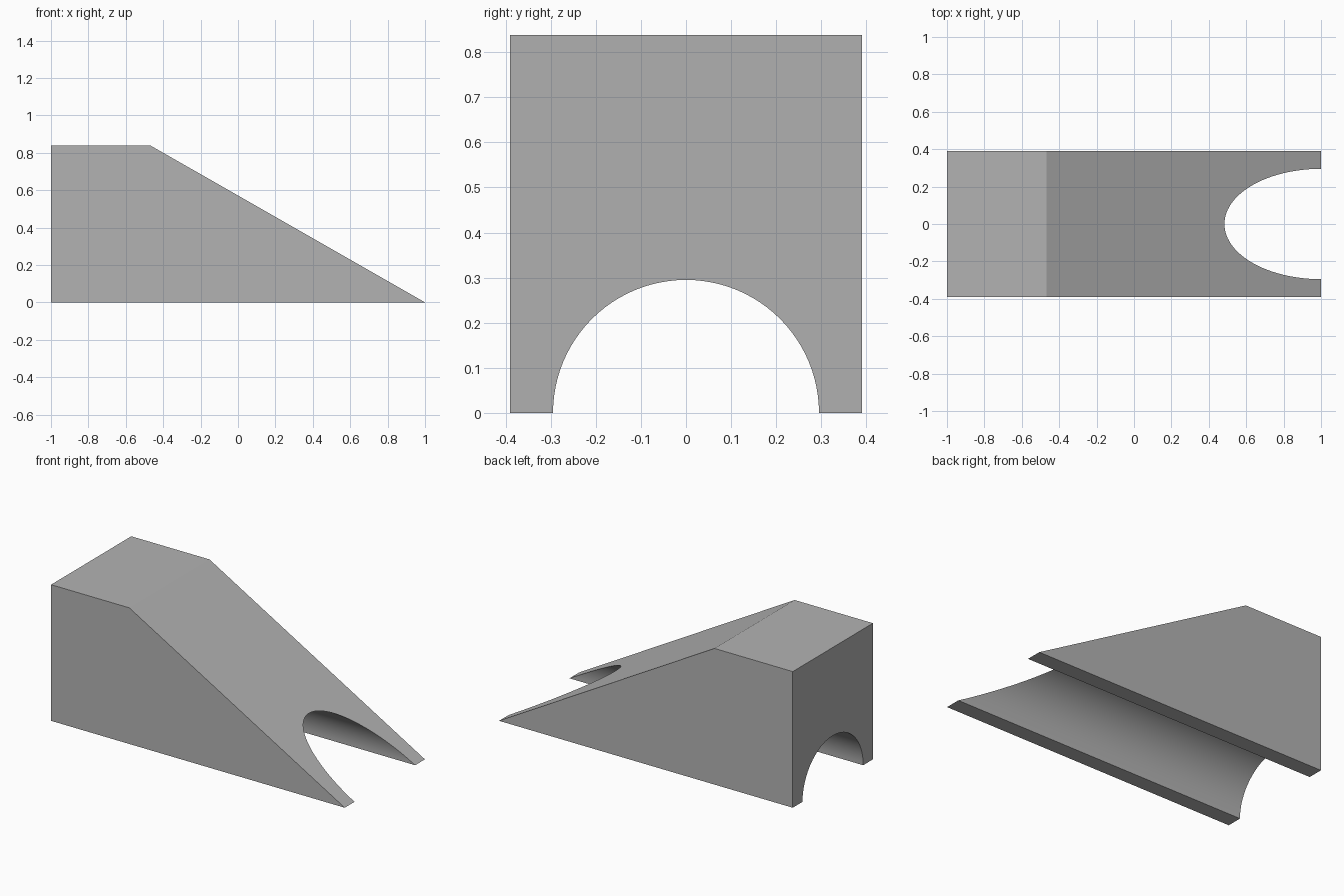
import bpy
import bmesh
from math import radians
from mathutils import Matrix

default_cube = bpy.data.objects.get("Cube")
if default_cube:
    bpy.data.objects.remove(default_cube, do_unlink=True)

HALF_DEPTH = 0.39
HEIGHT = 0.838
ARCH_RADIUS = 0.295

# Single flat colour
grey = bpy.data.materials.new("plain grey")
grey.use_nodes = True
colour = (0.45, 0.45, 0.45, 1)
grey.diffuse_color = colour
grey.node_tree.nodes["Principled BSDF"].inputs["Base Color"].default_value = colour


def make_object(name, bm):
    bmesh.ops.recalc_face_normals(bm, faces=bm.faces)
    mesh = bpy.data.meshes.new(name)
    bm.to_mesh(mesh)
    bm.free()
    mesh.materials.append(grey)
    obj = bpy.data.objects.new(name, mesh)
    bpy.context.collection.objects.link(obj)
    return obj


# Ramp block: side profile extruded across the depth
bm = bmesh.new()
profile = [(-1, 0), (1, 0), (-0.467, HEIGHT), (-1, HEIGHT)]
side = bm.faces.new([bm.verts.new((x, -HALF_DEPTH, z)) for x, z in profile])
extruded = bmesh.ops.extrude_face_region(bm, geom=[side])["geom"]
moved = [v for v in extruded if isinstance(v, bmesh.types.BMVert)]
bmesh.ops.translate(bm, verts=moved, vec=(0, 2 * HALF_DEPTH, 0))
ramp = make_object("ramp_block", bm)

# Round tunnel cutter along the length
bm = bmesh.new()
bmesh.ops.create_cone(bm, cap_ends=True, segments=96, radius1=ARCH_RADIUS,
                      radius2=ARCH_RADIUS, depth=3,
                      matrix=Matrix.Rotation(radians(90), 4, "Y"))
cutter = make_object("tunnel_cutter", bm)
cutter.hide_render = True

# Cut the tunnel and smooth its curved wall
cut = ramp.modifiers.new("tunnel", "BOOLEAN")
cut.operation = "DIFFERENCE"
cut.solver = "EXACT"
cut.object = cutter
bpy.ops.object.select_all(action="DESELECT")
ramp.select_set(True)
bpy.context.view_layer.objects.active = ramp
bpy.ops.object.modifier_apply(modifier=cut.name)
bpy.data.objects.remove(cutter, do_unlink=True)
bpy.ops.object.shade_smooth_by_angle(angle=radians(20))
